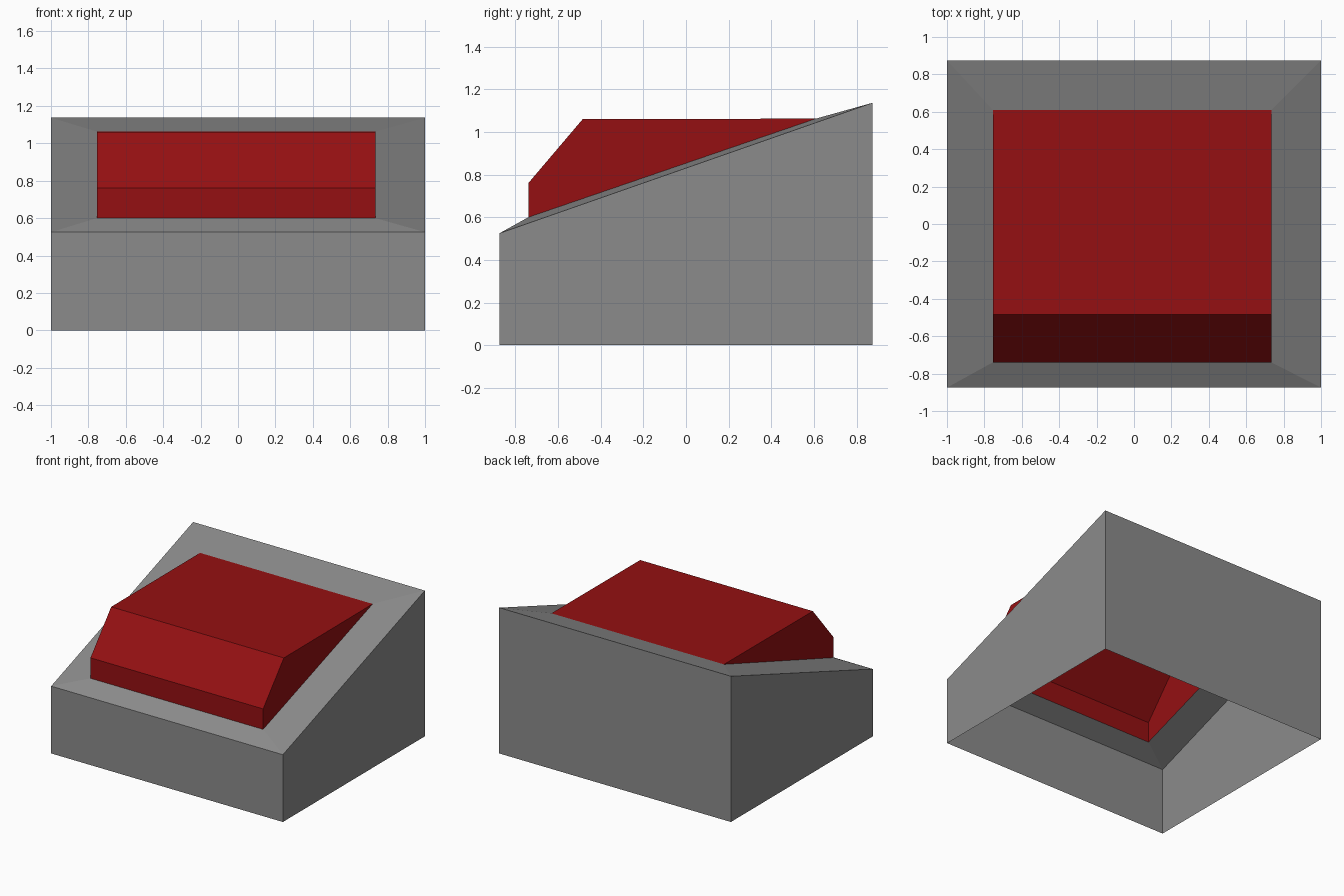
import bpy
import bmesh

cube = bpy.data.objects.get("Cube")
if cube:
    bpy.data.objects.remove(cube, do_unlink=True)


def material(name, color):
    mat = bpy.data.materials.new(name)
    mat.use_nodes = True
    mat.diffuse_color = color
    mat.node_tree.nodes["Principled BSDF"].inputs["Base Color"].default_value = color
    return mat


def build(name, mat, bm):
    mesh = bpy.data.meshes.new(name)
    bm.to_mesh(mesh)
    bm.free()
    mesh.materials.append(mat)
    obj = bpy.data.objects.new(name, mesh)
    bpy.context.collection.objects.link(obj)
    return obj


def ring(bm, x0, x1, front, back):
    """Four corners, counter-clockwise from above; front and back are (y, z)."""
    return [bm.verts.new(p) for p in ((x0, *front), (x1, *front), (x1, *back), (x0, *back))]


def bridge(bm, lower, upper):
    for i in range(4):
        j = (i + 1) % 4
        bm.faces.new((lower[i], lower[j], upper[j], upper[i]))


grey = material("grey", (0.26, 0.26, 0.26, 1))
red = material("dark red", (0.30, 0.005, 0.006, 1))

# Opening shared by the housing rim and the button
LEFT, RIGHT = -0.755, 0.735
FRONT, BACK = (-0.74, 0.60), (0.61, 1.063)

# Wedge housing, open underneath, with a rim around the opening
bm = bmesh.new()
foot = ring(bm, -1, 1, (-0.875, 0), (0.875, 0))
edge = ring(bm, -1, 1, (-0.875, 0.525), (0.875, 1.137))
opening = ring(bm, LEFT, RIGHT, FRONT, BACK)
bridge(bm, foot, edge)
bridge(bm, edge, opening)
build("wedge_housing", grey, bm)

# Hollow button: a side profile swept across the opening, capped at both ends
bm = bmesh.new()
profile = [FRONT, (-0.74, 0.76), (-0.485, 1.06), BACK]
left = [bm.verts.new((LEFT, y, z)) for y, z in profile]
right = [bm.verts.new((RIGHT, y, z)) for y, z in profile]
for i in range(len(profile) - 1):
    bm.faces.new((left[i], right[i], right[i + 1], left[i + 1]))
bm.faces.new(left)
bm.faces.new(right[::-1])
build("button", red, bm)
